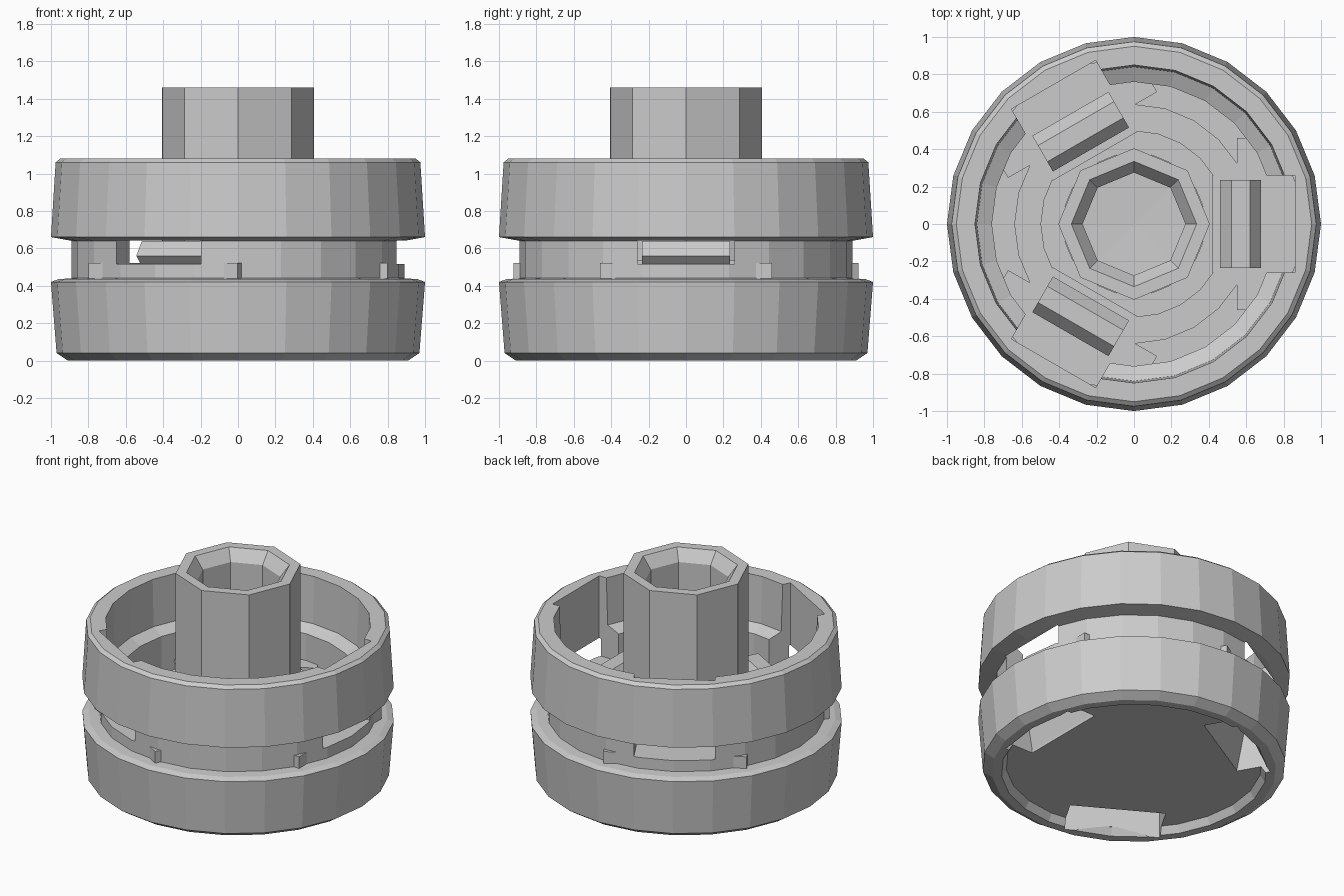
import bpy, bmesh
from math import pi, sin, cos, radians

cube = bpy.data.objects.get("Cube")
if cube:
    bpy.data.objects.remove(cube, do_unlink=True)

SLOT_ANGLES = [0, 120, 240]


def finish(name, bm):
    bmesh.ops.recalc_face_normals(bm, faces=bm.faces)
    mesh = bpy.data.meshes.new(name)
    bm.to_mesh(mesh)
    bm.free()
    obj = bpy.data.objects.new(name, mesh)
    bpy.context.collection.objects.link(obj)
    return obj


def lathe(name, profile, sides):
    """Revolve a (radius, height) outline that starts and ends on the z axis."""
    bm = bmesh.new()
    rings = []
    for r, z in profile:
        if r == 0:
            rings.append([bm.verts.new((0, 0, z))] * sides)
        else:
            rings.append([bm.verts.new((r * cos(2 * pi * i / sides),
                                        r * sin(2 * pi * i / sides), z))
                          for i in range(sides)])
    for low, high in zip(rings, rings[1:]):
        for i in range(sides):
            j = (i + 1) % sides
            corners = [low[i], low[j], high[j], high[i]]
            bm.faces.new(list(dict.fromkeys(corners)))
    return finish(name, bm)


def prism(name, profile, half, angle):
    """Extrude an (outward, height) outline sideways, turned about z."""
    bm = bmesh.new()
    a = radians(angle)
    ends = [[bm.verts.new((x * cos(a) - y * sin(a), x * sin(a) + y * cos(a), z))
             for x, z in profile] for y in (-half, half)]
    for end in ends:
        bm.faces.new(end)
    n = len(profile)
    for i in range(n):
        j = (i + 1) % n
        bm.faces.new((ends[0][i], ends[0][j], ends[1][j], ends[1][i]))
    return finish(name, bm)


def combine(target, tool, operation):
    tool.hide_render = True
    mod = target.modifiers.new(operation.title(), 'BOOLEAN')
    mod.operation = operation
    mod.solver = 'EXACT'
    mod.object = tool
    bpy.context.view_layer.objects.active = target
    bpy.ops.object.modifier_apply(modifier=mod.name)
    bpy.data.objects.remove(tool, do_unlink=True)


# Shell: two outer bands, a narrow neck, inner ledge, arc recess and floor
shell = lathe("shell", [
    (0, .05), (.82, .05), (.85, 0), (.91, 0), (.97, .04), (1, .42),
    (.96, .435), (.89, .44), (.89, .64), (1, .66), (.975, 1.06), (.95, 1.08),
    (.85, 1.08), (.84, .75), (.76, .71), (.76, .42), (.64, .42), (.64, .52),
    (.5, .52), (.5, .535), (.38, .535), (.38, .2), (0, .2)], 24)

# Wide pads bridging floor and wall
for angle in SLOT_ANGLES:
    pad = [(.55, .3), (.8, .3), (.8, .521), (.55, .521)]
    combine(shell, prism("pad", pad, .46, angle), 'UNION')

# Wall grooves opening into side windows, and hollows underneath
for angle in SLOT_ANGLES:
    slot = [(.42, .517), (.98, .517), (.98, .642), (.86, .642),
            (.86, 1.2), (.42, 1.2)]
    combine(shell, prism("slot", slot, .26, angle), 'DIFFERENCE')
    hollow = [(.59, -.1), (.815, -.1), (.815, .45), (.66, .45), (.59, .07)]
    combine(shell, prism("hollow", hollow, .31, angle), 'DIFFERENCE')

# Hooked catches sitting on the pads
for n, angle in enumerate(SLOT_ANGLES, 1):
    hook = [(.46, .50), (.64, .50), (.64, .52), (.68, .56), (.62, .64),
            (.52, .64), (.46, .56)]
    prism(f"catch_{n}", hook, .235, angle)

# Central eight-sided socket with a flared mouth
lathe("socket", [(0, .15), (.405, .15), (.405, 1.46), (.335, 1.46),
                 (.275, 1.38), (.275, .25), (0, .24)], 8)
